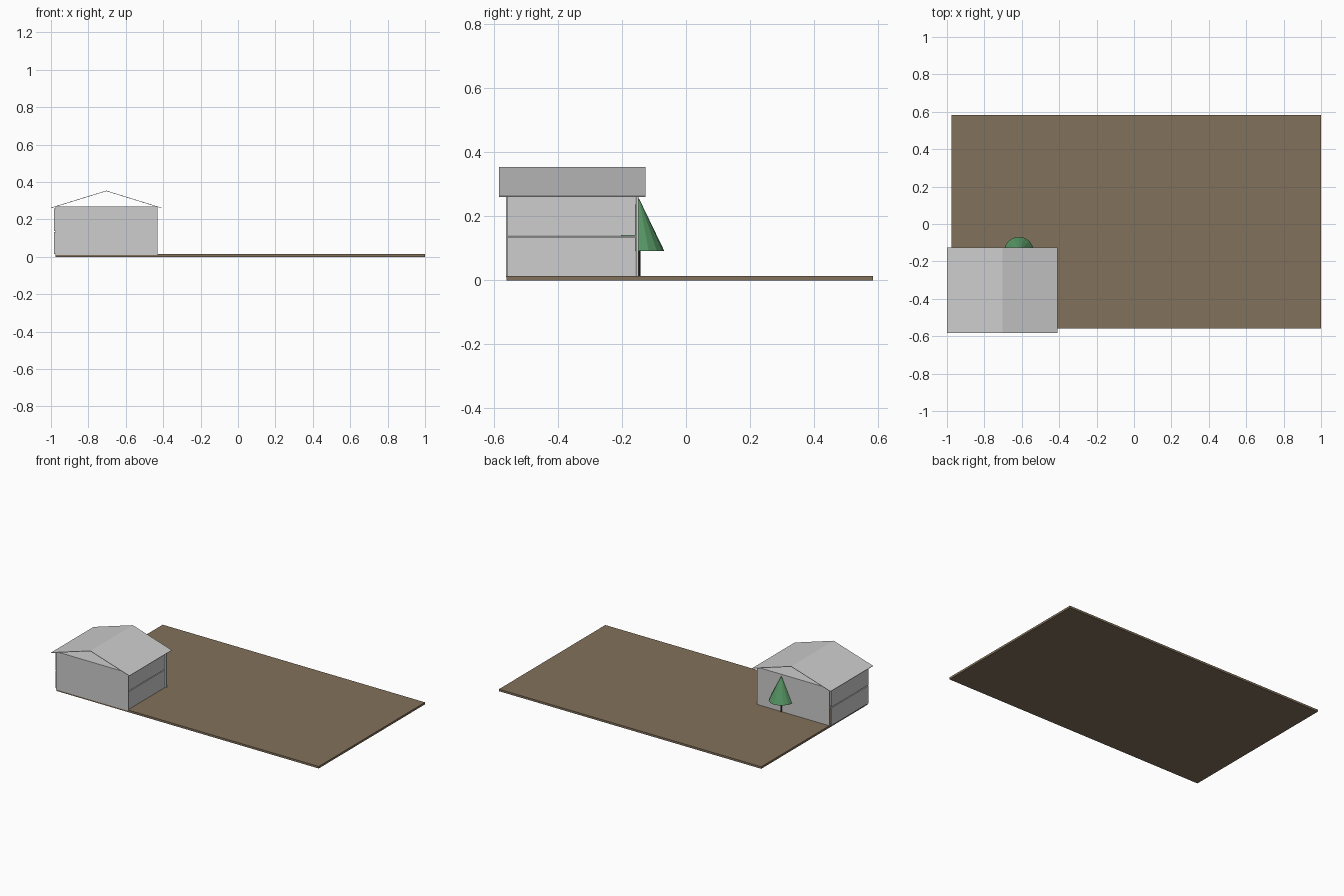
import bpy, bmesh

if "Cube" in bpy.data.objects:
    bpy.data.objects.remove(bpy.data.objects["Cube"])


def material(name, rgb):
    m = bpy.data.materials.new(name)
    m.diffuse_color = (*rgb, 1)
    m.use_nodes = True
    m.node_tree.nodes["Principled BSDF"].inputs["Base Color"].default_value = m.diffuse_color
    return m


GREY = material("pale grey", (0.61, 0.61, 0.61))
SOIL = material("soil brown", (0.225, 0.165, 0.103))
GREEN = material("leaf green", (0.095, 0.31, 0.13))
BARK = material("dark bark", (0.05, 0.03, 0.02))


def box(name, x, y, z, mat):
    """Box from (min, max) pairs on each axis."""
    bm = bmesh.new()
    bmesh.ops.create_cube(bm, size=1)
    for v in bm.verts:
        v.co = [lim[0] if c < 0 else lim[1] for c, lim in zip(v.co, (x, y, z))]
    return finish(name, bm, mat)


def cone(name, centre, r1, r2, z, sides, mat):
    bm = bmesh.new()
    bmesh.ops.create_cone(bm, cap_ends=True, segments=sides, radius1=r1,
                          radius2=r2, depth=z[1] - z[0])
    bmesh.ops.translate(bm, verts=bm.verts, vec=(*centre, sum(z) / 2))
    return finish(name, bm, mat)


def finish(name, bm, mat):
    bmesh.ops.recalc_face_normals(bm, faces=bm.faces)
    me = bpy.data.meshes.new(name)
    bm.to_mesh(me)
    bm.free()
    me.materials.append(mat)
    ob = bpy.data.objects.new(name, me)
    bpy.context.collection.objects.link(ob)
    return ob


# Plot of land
TOP = 0.014
box("ground", (-0.975, 1.0), (-0.56, 0.583), (0, TOP), SOIL)

# Front and back walls
X = (-0.977, -0.43)
box("front_wall", X, (-0.562, -0.556), (0.01, 0.268), GREY)
box("back_wall", X, (-0.156, -0.148), (0.01, 0.268), GREY)

# Side wall panels, one pair per storey: proud on the left, recessed on the right
for side, x in (("left", (-0.985, -0.977)), ("right", (-0.446, -0.438))):
    for storey, z in (("lower", (TOP, 0.134)), ("upper", (0.139, 0.259))):
        box(f"{side}_{storey}_panel", x, (-0.555, -0.158), z, GREY)

# Storey floor and ceiling
box("upper_floor", (-0.977, -0.446), (-0.556, -0.156), (0.132, 0.138), GREY)
box("ceiling", (-0.977, -0.432), (-0.556, -0.156), (0.260, 0.265), GREY)

# Thin open-gabled roof: folded strip extruded along y
bm = bmesh.new()
T = 0.003
profile = [(-1.0, 0.263), (-0.704, 0.354), (-0.41, 0.263)]
outline = profile + [(x, z - T) for x, z in reversed(profile)]
rings = [[bm.verts.new((x, y, z)) for x, z in outline] for y in (-0.583, -0.126)]
for i in range(6):
    j = (i + 1) % 6
    bm.faces.new((rings[0][i], rings[0][j], rings[1][j], rings[1][i]))
for r in rings:
    bm.faces.new((r[0], r[1], r[4], r[5]))
    bm.faces.new((r[1], r[2], r[3], r[4]))
finish("roof", bm, GREY)

# Conifer standing against the back wall
TREE = (-0.615, -0.147)
cone("tree_trunk", TREE, 0.005, 0.005, (TOP, 0.092), 8, BARK)
cone("tree_foliage", TREE, 0.079, 0, (0.092, 0.256), 16, GREEN)
